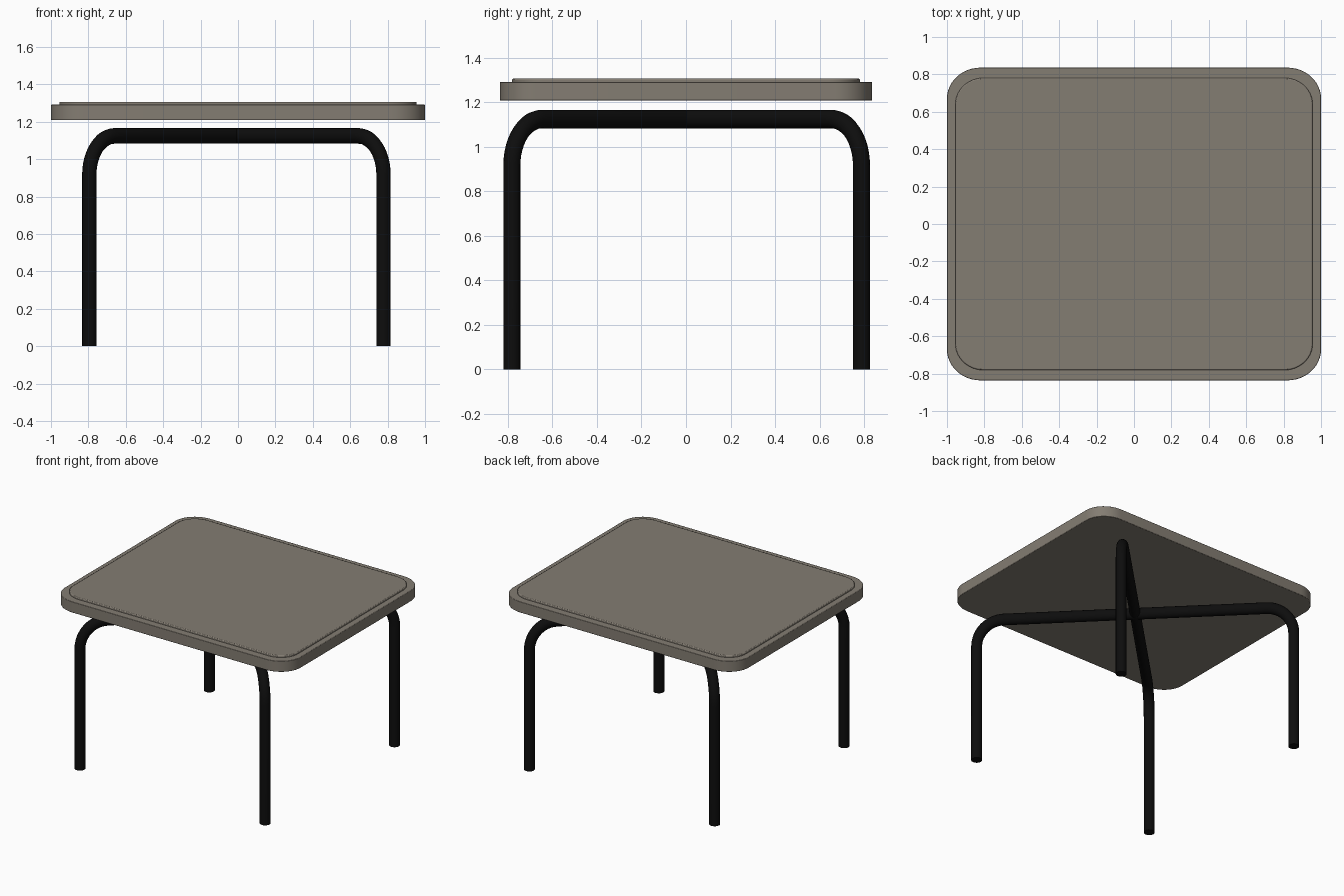
import bpy, bmesh, math
from mathutils import Vector

if "Cube" in bpy.data.objects:
    bpy.data.objects.remove(bpy.data.objects["Cube"])


def material(name, color):
    m = bpy.data.materials.new(name)
    m.diffuse_color = (*color, 1)
    m.use_nodes = True
    m.node_tree.nodes["Principled BSDF"].inputs["Base Color"].default_value = m.diffuse_color
    return m


def smooth(ob):
    bpy.ops.object.select_all(action='DESELECT')
    bpy.context.view_layer.objects.active = ob
    ob.select_set(True)
    bpy.ops.object.shade_smooth_by_angle(angle=math.radians(35))


def rounded_slab(name, hx, hy, rx, ry, z0, z1, bevel, mat, n=12):
    """Rounded rectangle extruded from z0 to z1."""
    bm = bmesh.new()
    verts = []
    for q, (sx, sy) in enumerate([(1, 1), (-1, 1), (-1, -1), (1, -1)]):
        for i in range(n + 1):
            a = math.pi / 2 * (q + i / n)
            verts.append(bm.verts.new((sx * (hx - rx) + rx * math.cos(a),
                                       sy * (hy - ry) + ry * math.sin(a), z0)))
    base = bm.faces.new(verts)
    ext = bmesh.ops.extrude_face_region(bm, geom=[base])['geom']
    for v in ext:
        if isinstance(v, bmesh.types.BMVert):
            v.co.z = z1
    bmesh.ops.recalc_face_normals(bm, faces=bm.faces)
    me = bpy.data.meshes.new(name)
    bm.to_mesh(me)
    bm.free()
    ob = bpy.data.objects.new(name, me)
    bpy.context.collection.objects.link(ob)
    me.materials.append(mat)
    b = ob.modifiers.new("edge_round", 'BEVEL')
    b.width, b.segments, b.angle_limit = bevel, 2, math.radians(40)
    smooth(ob)
    return ob


def bent_tube(name, start, end, top, bend, radius, z_stretch, mat, n=12):
    """Inverted U tube standing on two floor points."""
    a, b = Vector((*start, 0)), Vector((*end, 0))
    d = (b - a).normalized()
    half = [a]
    for i in range(n + 1):
        t = math.pi / 2 * i / n
        half.append(a + d * bend * (1 - math.cos(t))
                    + Vector((0, 0, top - bend + bend * math.sin(t))))
    mid = (a + b) / 2
    other = [Vector((2 * mid.x - p.x, 2 * mid.y - p.y, p.z)) for p in reversed(half)]
    pts = half + other
    cu = bpy.data.curves.new(name, 'CURVE')
    cu.dimensions = '3D'
    cu.bevel_depth, cu.bevel_resolution, cu.use_fill_caps = radius, 6, True
    sp = cu.splines.new('POLY')
    sp.points.add(len(pts) - 1)
    for p, co in zip(sp.points, pts):
        p.co = (co.x, co.y, co.z, 1)
    cu.materials.append(mat)
    ob = bpy.data.objects.new(name, cu)
    bpy.context.collection.objects.link(ob)
    ob.scale.z = z_stretch
    bpy.ops.object.select_all(action='DESELECT')
    bpy.context.view_layer.objects.active = ob
    ob.select_set(True)
    bpy.ops.object.convert(target='MESH')
    smooth(bpy.context.view_layer.objects.active)


stone = material("warm_grey", (0.23, 0.205, 0.17))
black = material("black_metal", (0.004, 0.004, 0.004))

# Table top: slab with a slightly raised, inset panel
rounded_slab("table_top", 1.0, 0.836, 0.18, 0.165, 1.208, 1.291, 0.003, stone)
rounded_slab("top_panel", 0.955, 0.781, 0.15, 0.14, 1.28, 1.306, 0.006, stone)

# Two bent tubes crossing diagonally under the top
x0, x1, y0, y1 = -0.795, 0.778, -0.782, 0.788
S = 1.09
for name, p, q in [("leg_tube_a", (x0, y0), (x1, y1)), ("leg_tube_b", (x0, y1), (x1, y0))]:
    bent_tube(name, p, q, 1.124 / S, 0.19, 0.0383, S, black)
